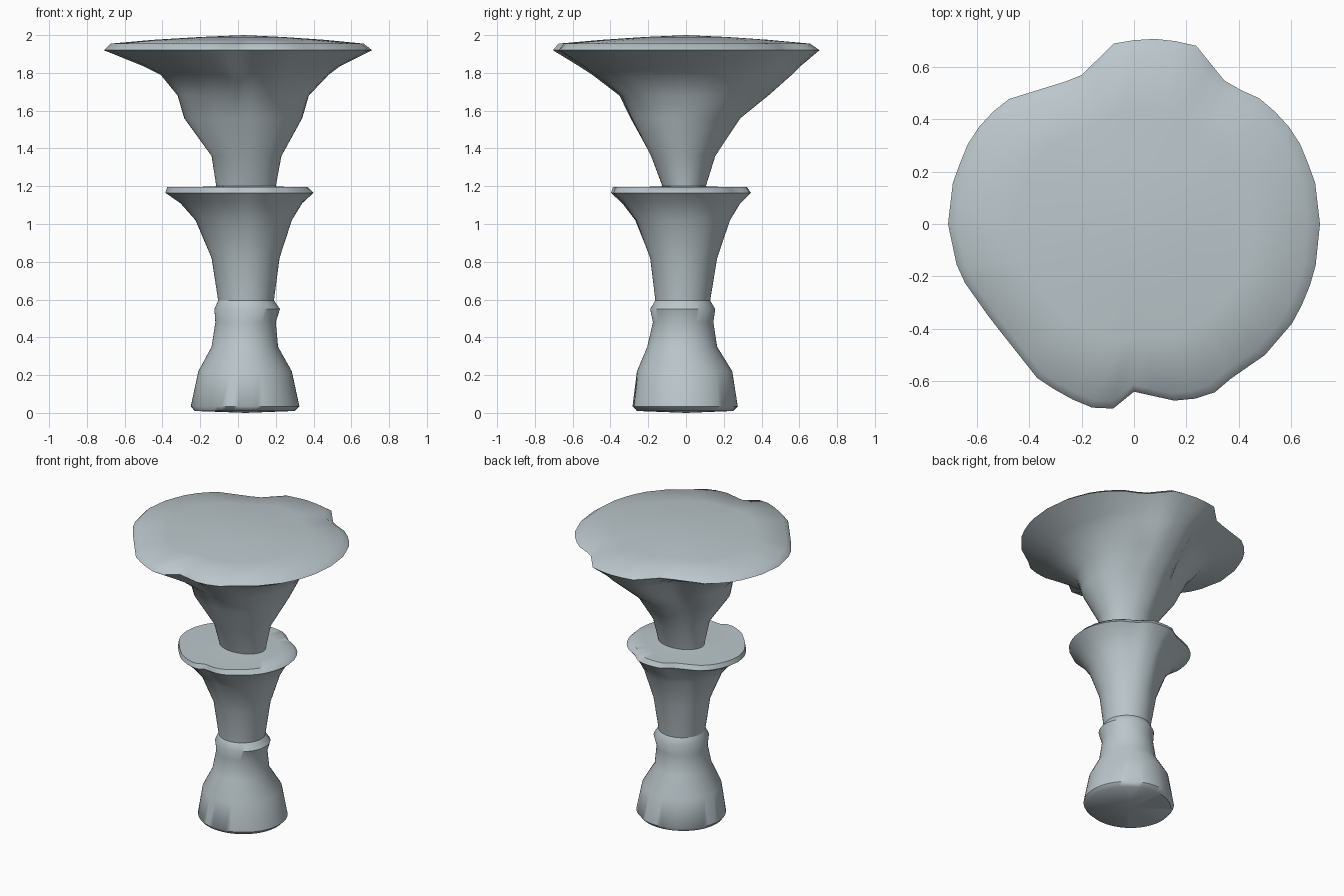
import bpy, bmesh, math

if "Cube" in bpy.data.objects:
    bpy.data.objects.remove(bpy.data.objects["Cube"])

SIDES = 56

stone = bpy.data.materials.new("pale blue grey stone")
stone.diffuse_color = (0.50, 0.57, 0.60, 1)
stone.use_nodes = True
stone.node_tree.nodes["Principled BSDF"].inputs["Base Color"].default_value = stone.diffuse_color

# Wavy rim seen from above, counter-clockwise
RIM = [(.71, 0), (.69, .17), (.62, .34), (.50, .47), (.355, .535), (.23, .69), (.05, .71),
       (-.10, .685), (-.16, .60), (-.21, .56), (-.50, .47), (-.62, .34), (-.69, .17),
       (-.71, 0), (-.67, -.19), (-.55, -.36), (-.36, -.60), (-.18, -.70), (-.07, -.705),
       (0, -.64), (.18, -.68), (.30, -.65), (.37, -.59), (.50, -.50), (.62, -.36), (.69, -.19)]


def rim_radius(a):
    """Distance to the rim outline along angle a, as a share of 0.71."""
    dx, dy = math.cos(a), math.sin(a)
    for (x1, y1), (x2, y2) in zip(RIM, RIM[1:] + RIM[:1]):
        ex, ey = x2 - x1, y2 - y1
        det = dx * ey - dy * ex
        if det <= 1e-9:
            continue
        t = (x1 * ey - y1 * ex) / det
        s = (x1 * dy - y1 * dx) / det
        if t > 0 and -1e-6 <= s <= 1 + 1e-6:
            return t / 0.71
    return 1.0


def loft(name, levels, bottom=None, top=None):
    """levels: z, xmin, xmax, ymin, ymax, waviness, back-left groove depth."""
    bm = bmesh.new()
    rings = []
    for z, x0, x1, y0, y1, wave, groove in levels:
        ring = []
        for i in range(SIDES):
            a = 2 * math.pi * i / SIDES
            r = 1 + wave * (rim_radius(a) - 1)
            r *= 1 - groove * math.exp(-((a - math.radians(128)) / 0.38) ** 2)
            ring.append(bm.verts.new(((x0 + x1) / 2 + (x1 - x0) / 2 * r * math.cos(a),
                                      (y0 + y1) / 2 + (y1 - y0) / 2 * r * math.sin(a), z)))
        rings.append(ring)
    for low, high in zip(rings, rings[1:]):
        for i in range(SIDES):
            j = (i + 1) % SIDES
            bm.faces.new((low[i], low[j], high[j], high[i]))
    if bottom:
        c = bm.verts.new(bottom)
        for i in range(SIDES):
            bm.faces.new((c, rings[0][(i + 1) % SIDES], rings[0][i]))
    if top:
        c = bm.verts.new(top)
        for i in range(SIDES):
            bm.faces.new((c, rings[-1][i], rings[-1][(i + 1) % SIDES]))
    mesh = bpy.data.meshes.new(name)
    bm.to_mesh(mesh)
    bm.free()
    mesh.materials.append(stone)
    ob = bpy.data.objects.new(name, mesh)
    bpy.context.collection.objects.link(ob)
    bpy.context.view_layer.objects.active = ob
    ob.select_set(True)
    bpy.ops.object.shade_smooth_by_angle(angle=math.radians(50))
    ob.select_set(False)


# Foot with collar
loft("foot", [
    (.01, -.23, .30, -.26, .25, 0, 0),
    (.035, -.25, .325, -.285, .275, .3, 0),
    (.22, -.21, .285, -.26, .245, 0, 0),
    (.35, -.14, .212, -.205, .165, 0, 0),
    (.48, -.12, .20, -.175, .145, 0, 0),
    (.55, -.125, .222, -.19, .155, 0, 0),
    (.595, -.105, .19, -.162, .128, 0, 0)], bottom=(.04, 0, 0))

# Flared middle cup with a flat top
loft("middle_cup", [
    (.595, -.105, .19, -.162, .128, 0, 0),
    (.82, -.14, .22, -.19, .165, 0, 0),
    (1.02, -.225, .285, -.27, .235, .2, .12),
    (1.11, -.305, .34, -.34, .29, .5, .1),
    (1.165, -.385, .40, -.40, .345, .7, 0),
    (1.195, -.375, .37, -.39, .325, .7, 0),
    (1.195, -.24, .28, -.25, .22, .3, 0),
    (1.20, -.115, .20, -.125, .105, 0, 0)])

# Wide upper dish with a slightly domed top
loft("upper_dish", [
    (1.20, -.115, .20, -.125, .105, 0, 0),
    (1.36, -.14, .23, -.185, .155, 0, 0),
    (1.56, -.285, .34, -.295, .29, .2, .15),
    (1.68, -.32, .375, -.355, .44, .4, .25),
    (1.79, -.41, .48, -.50, .565, .6, .22),
    (1.835, -.50, .54, -.57, .61, .8, .15),
    (1.92, -.71, .71, -.71, .71, 1, 0),
    (1.955, -.675, .665, -.68, .66, 1, 0),
    (1.975, -.45, .46, -.45, .44, .5, 0),
    (1.99, -.2, .24, -.22, .22, 0, 0)], top=(.03, 0, 2.0))
